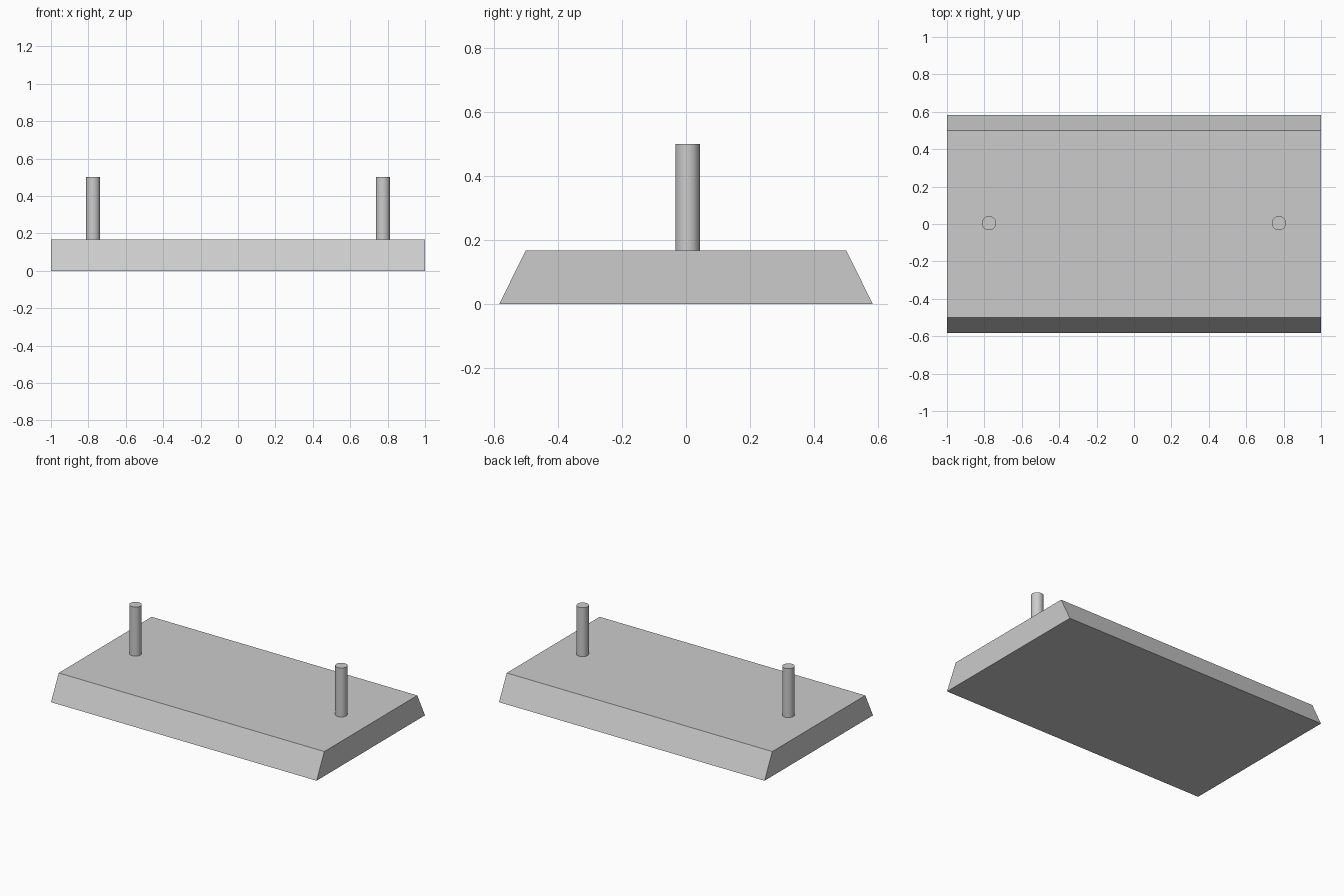
import bpy
import bmesh

cube = bpy.data.objects.get("Cube")
if cube:
    bpy.data.objects.remove(cube, do_unlink=True)

BASE_TOP = 0.167
PEG_TOP = 0.5

grey = bpy.data.materials.new("plain_grey")
grey.use_nodes = True
colour = (0.6, 0.6, 0.6, 1)
grey.diffuse_color = colour
grey.node_tree.nodes["Principled BSDF"].inputs["Base Color"].default_value = colour

# Base slab: box with its long upper edges drawn inward
bm = bmesh.new()
bmesh.ops.create_cube(bm, size=2)
for v in bm.verts:
    top = v.co.z > 0
    v.co.y *= 0.5 if top else 0.583
    v.co.z = BASE_TOP if top else 0
mesh = bpy.data.meshes.new("base_slab")
bm.to_mesh(mesh)
bm.free()
mesh.materials.append(grey)
base = bpy.data.objects.new("base_slab", mesh)
bpy.context.collection.objects.link(base)


# Upright pegs, one near each end
def add_peg(name, x):
    bpy.ops.mesh.primitive_cylinder_add(
        vertices=32, radius=0.038, depth=PEG_TOP - BASE_TOP,
        location=(x, 0.005, (PEG_TOP + BASE_TOP) / 2))
    peg = bpy.context.object
    peg.name = name
    peg.data.materials.append(grey)
    bpy.ops.object.shade_smooth_by_angle()


add_peg("left_peg", 0.775)
add_peg("right_peg", -0.775)
